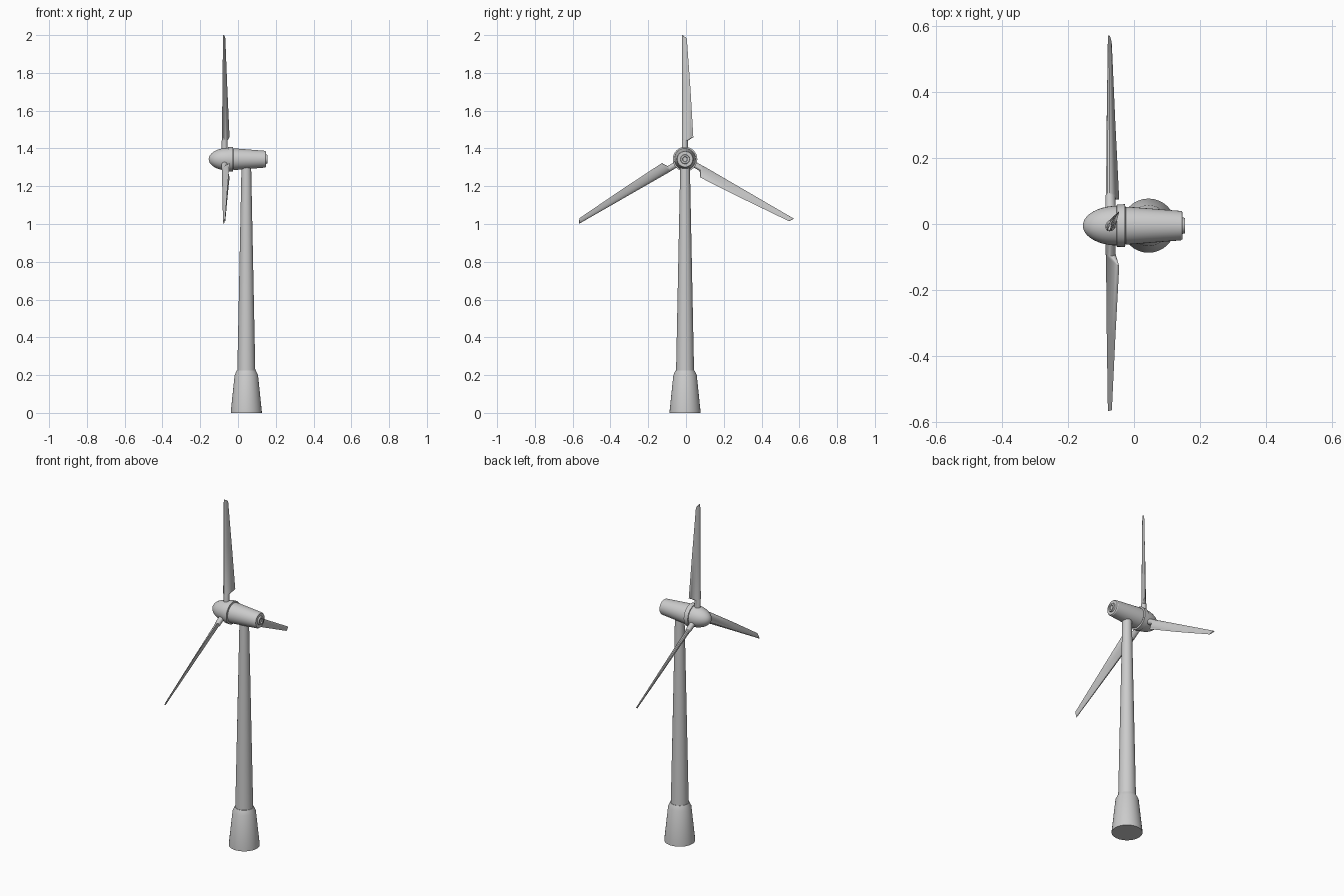
import bpy, bmesh, math
from mathutils import Matrix, Vector

if "Cube" in bpy.data.objects:
    bpy.data.objects.remove(bpy.data.objects["Cube"])

CY = -0.005      # y of the turbine axis
HUB_Z = 1.343    # height of the rotor axis
BLADE_X = -0.071
SIDES = 32


def finish(name, bm, angle=30):
    bmesh.ops.remove_doubles(bm, verts=bm.verts, dist=1e-6)
    bmesh.ops.recalc_face_normals(bm, faces=bm.faces)
    me = bpy.data.meshes.new(name)
    bm.to_mesh(me)
    bm.free()
    ob = bpy.data.objects.new(name, me)
    bpy.context.collection.objects.link(ob)
    bpy.ops.object.select_all(action='DESELECT')
    ob.select_set(True)
    bpy.context.view_layer.objects.active = ob
    bpy.ops.object.shade_smooth_by_angle(angle=math.radians(angle))
    return ob


def skin(bm, rings):
    """Bridge successive vertex rings and cap both ends."""
    rings = [[bm.verts.new(p) for p in r] for r in rings]
    for a, b in zip(rings, rings[1:]):
        for i in range(len(a)):
            j = (i + 1) % len(a)
            bm.faces.new((a[i], a[j], b[j], b[i]))
    bm.faces.new(rings[0][::-1])
    bm.faces.new(rings[-1])


def lathe(name, profile, origin, along_x=False):
    """Turn (radius, height) points around z, or around x."""
    rings = []
    for r, h in profile:
        ring = []
        for i in range(SIDES):
            a = 2 * math.pi * i / SIDES
            u, v = r * math.cos(a), r * math.sin(a)
            ring.append(Vector((h, u, v) if along_x else (u, v, h)) + Vector(origin))
        rings.append(ring)
    bm = bmesh.new()
    skin(bm, rings)
    return finish(name, bm)


# tower with its flared foot
lathe("tower_foot", [(0.082, 0), (0.082, 0.008), (0.062, 0.2), (0.05, 0.225), (0.04, 0.225)],
      (0.044, CY, 0))
lathe("tower", [(0.048, 0.2), (0.025, 1.335)], (0.044, CY, 0))

# nacelle, with a stepped cap at the back
lathe("nacelle", [(0.05, -0.03), (0.057, -0.024), (0.057, -0.015), (0.0445, 0.142), (0.041, 0.147),
                  (0.025, 0.147), (0.023, 0.155), (0.014, 0.155), (0.012, 0.150)],
      (0, CY, HUB_Z), True)

# collar and rounded nose of the rotor
lathe("rotor_collar", [(0.055, -0.054), (0.064, -0.052), (0.065, -0.027), (0.055, -0.026)],
      (0, CY, HUB_Z), True)
nose = []
for i in range(11):
    t = math.radians(2 + 88 * i / 10)
    nose.append((0.060 * math.sin(t), -0.05 - 0.105 * math.cos(t)))
lathe("nose_cone", nose, (0, CY, HUB_Z), True)


def section(lead, chord, thick, pitch, r_lead, r_trail, foil):
    """Closed blade section: round (foil=0) or teardrop (foil=1)."""
    p = math.radians(pitch)
    pts = []
    for i in range(16):
        a = 2 * math.pi * i / 16
        u = (1 - math.cos(a)) / 2
        t = thick / 2 * math.sin(a) * (1 + foil * (0.35 - 1.15 * u))
        c = lead + chord * u
        pts.append(Vector((c * math.sin(p) + t * math.cos(p),
                           c * math.cos(p) - t * math.sin(p),
                           r_lead + (r_trail - r_lead) * u)))
    return pts


# three pitched blades: round root, stepped shoulder, tapering foil, slanted tip
for k in range(3):
    bm = bmesh.new()
    skin(bm, [section(-0.016, 0.032, 0.032, 31, 0.03, 0.03, 0),
              section(-0.017, 0.032, 0.030, 31, 0.098, 0.098, 0),
              section(-0.019, 0.070, 0.026, 31, 0.104, 0.116, 1),
              section(-0.018, 0.050, 0.018, 27, 0.38, 0.375, 1),
              section(-0.017, 0.027, 0.008, 23, 0.657, 0.64, 1)])
    move = Matrix.Translation((BLADE_X, CY, HUB_Z)) @ Matrix.Rotation(2 * math.pi * k / 3, 4, 'X')
    bm.transform(move)
    finish("blade_%d" % (k + 1), bm)
